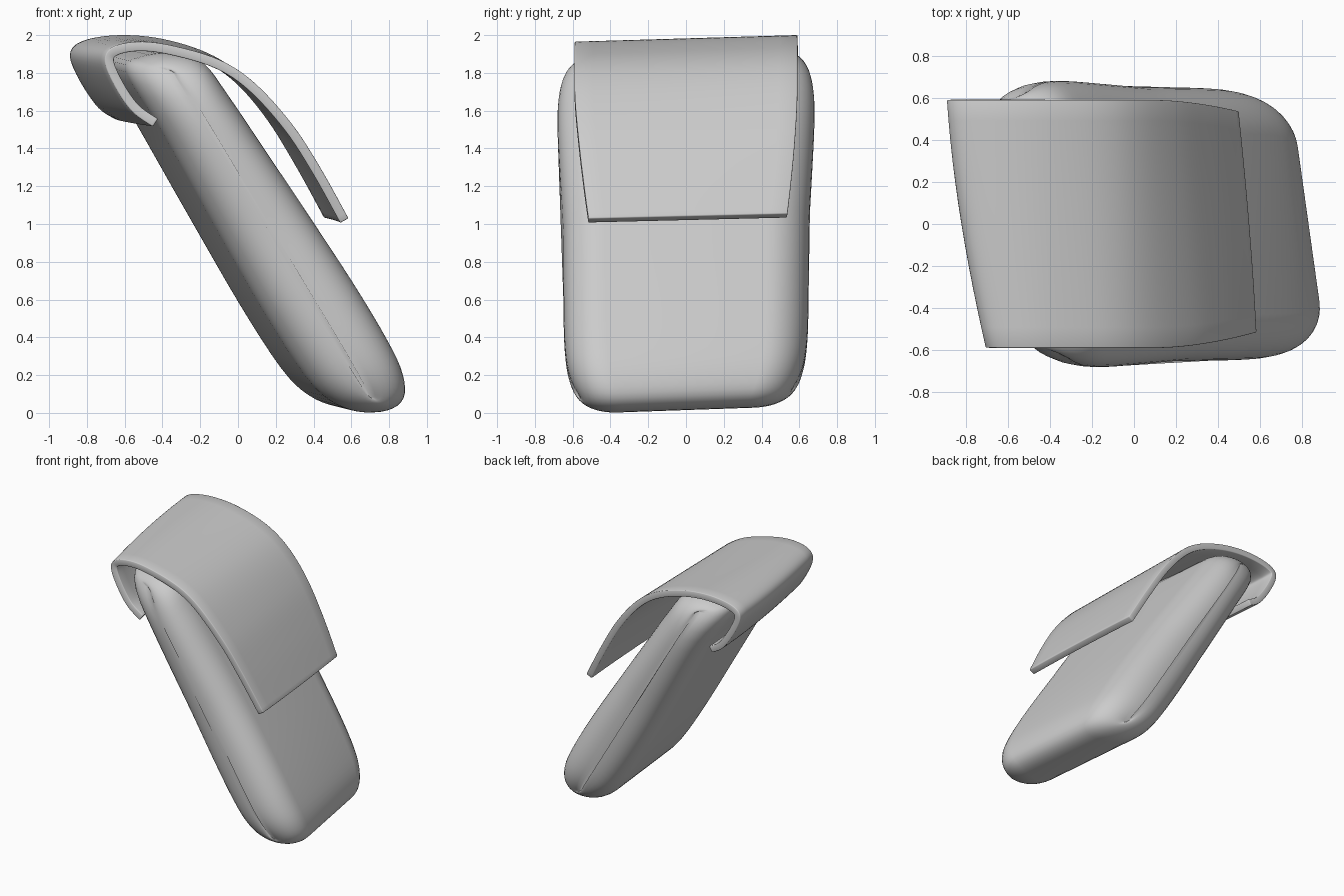
import bpy, bmesh
from math import sin, cos, pi
from mathutils import Vector

if "Cube" in bpy.data.objects:
    bpy.data.objects.remove(bpy.data.objects["Cube"])


def spline(pts, steps, closed):
    """Catmull-Rom curve through 2D points."""
    p = [Vector(q) for q in pts]
    n = len(p)
    get = (lambda i: p[i % n]) if closed else (lambda i: p[max(0, min(n - 1, i))])
    out = []
    for i in range(n if closed else n - 1):
        a, b, c, d = (get(i + k) for k in (-1, 0, 1, 2))
        for s in range(steps):
            t = s / steps
            out.append(0.5 * (2 * b + (c - a) * t + (2 * a - 5 * b + 4 * c - d) * t ** 2
                              + (3 * b - a - 3 * c + d) * t ** 3))
    if not closed:
        out.append(p[-1])
    return out


def loft(name, rings, closed):
    """Skin rows of points into one object."""
    bm = bmesh.new()
    rows = [[bm.verts.new(v) for v in r] for r in rings]
    n = len(rows[0])
    for r, q in zip(rows, rows[1:]):
        for i in range(n if closed else n - 1):
            j = (i + 1) % n
            bm.faces.new((r[i], r[j], q[j], q[i]))
    if closed:
        bm.faces.new(rows[0])
        bm.faces.new(rows[-1])
        bmesh.ops.recalc_face_normals(bm, faces=bm.faces)
    elif sum(f.normal.z for f in bm.faces if not f.normal_update()) < 0:
        bmesh.ops.reverse_faces(bm, faces=bm.faces)
    me = bpy.data.meshes.new(name)
    bm.to_mesh(me)
    bm.free()
    ob = bpy.data.objects.new(name, me)
    bpy.context.collection.objects.link(ob)
    return ob


def smooth(ob, deg):
    bpy.ops.object.select_all(action='DESELECT')
    ob.select_set(True)
    bpy.context.view_layer.objects.active = ob
    bpy.ops.object.shade_smooth_by_angle(angle=deg * pi / 180)


# Pouch body: leaning side profile swept across the width with rounded sides
profile = spline([(-0.65, 1.82), (-0.57, 1.90), (-0.40, 1.92), (-0.25, 1.87), (-0.12, 1.70),
                  (0.05, 1.45), (0.30, 1.08), (0.55, 0.70), (0.73, 0.40), (0.815, 0.22),
                  (0.825, 0.09), (0.74, 0.025), (0.58, 0.02), (0.43, 0.08), (0.29, 0.22),
                  (0.07, 0.56), (-0.20, 1.03), (-0.47, 1.51)], 4, True)
axis, normal = Vector((0.515, -0.857)), Vector((0.857, 0.515))
centre = Vector((0.09, 0.97))
R = 0.22
rings = []
angles = [pi / 2 * k / 10 for k in range(11)]
stations = [(-1, a) for a in reversed(angles)] + [(1, a) for a in angles]
for side, a in stations:
    c = max(cos(a), 0.03)
    ring = []
    for p in profile:
        u, n = (p - centre).dot(axis), (p - centre).dot(normal)
        # wider near the mouth, rounded in at both ends
        half = (0.652 - (0.042 * u if u < 0 else 0.006 * u)) * (1 - abs(u / 1.48) ** 8)
        u *= 1 - 0.12 * (1 - c)
        n *= c ** 0.85
        q = centre + axis * u + normal * n
        y = side * (half - R + R * sin(a))
        ring.append((q.x - 0.14 * y, y, q.y + 0.035 * y))
    rings.append(ring)
body = loft("pouch_body", rings, True)
smooth(body, 80)

# Flap: sheet draped over the top, blended between its two side edges
near = spline([(-0.45, 1.515), (-0.56, 1.595), (-0.65, 1.725), (-0.705, 1.86), (-0.665, 1.935),
               (-0.53, 1.965), (-0.35, 1.945), (-0.10, 1.87), (0.09, 1.745), (0.285, 1.53),
               (0.435, 1.30), (0.585, 1.03)], 6, False)
far = spline([(-0.64, 1.55), (-0.74, 1.615), (-0.845, 1.77), (-0.89, 1.90), (-0.82, 1.97),
              (-0.63, 2.0), (-0.40, 1.98), (-0.16, 1.905), (0.02, 1.785), (0.195, 1.58),
              (0.355, 1.32), (0.50, 1.055)], 6, False)
rows = []
for k in range(13):
    t = k / 12
    row = []
    for a, b in zip(near, far):
        p = a.lerp(b, t)
        taper = max(0, p.x - 0.1) / 0.45
        bulge = 4 * t * (1 - t)
        p.x += bulge * 0.03 * (p.x if p.x < 0 else 0.5 * p.x)
        row.append((p.x, (2 * t - 1) * (0.59 - 0.065 * taper ** 1.8), p.y))
    rows.append(row)
flap = loft("top_flap", rows, False)
sol = flap.modifiers.new("thickness", 'SOLIDIFY')
sol.thickness = 0.05
sol.offset = -1
bev = flap.modifiers.new("soft_edge", 'BEVEL')
bev.width = 0.006
bev.segments = 2
bev.limit_method = 'ANGLE'
bev.angle_limit = pi / 3
smooth(flap, 40)
